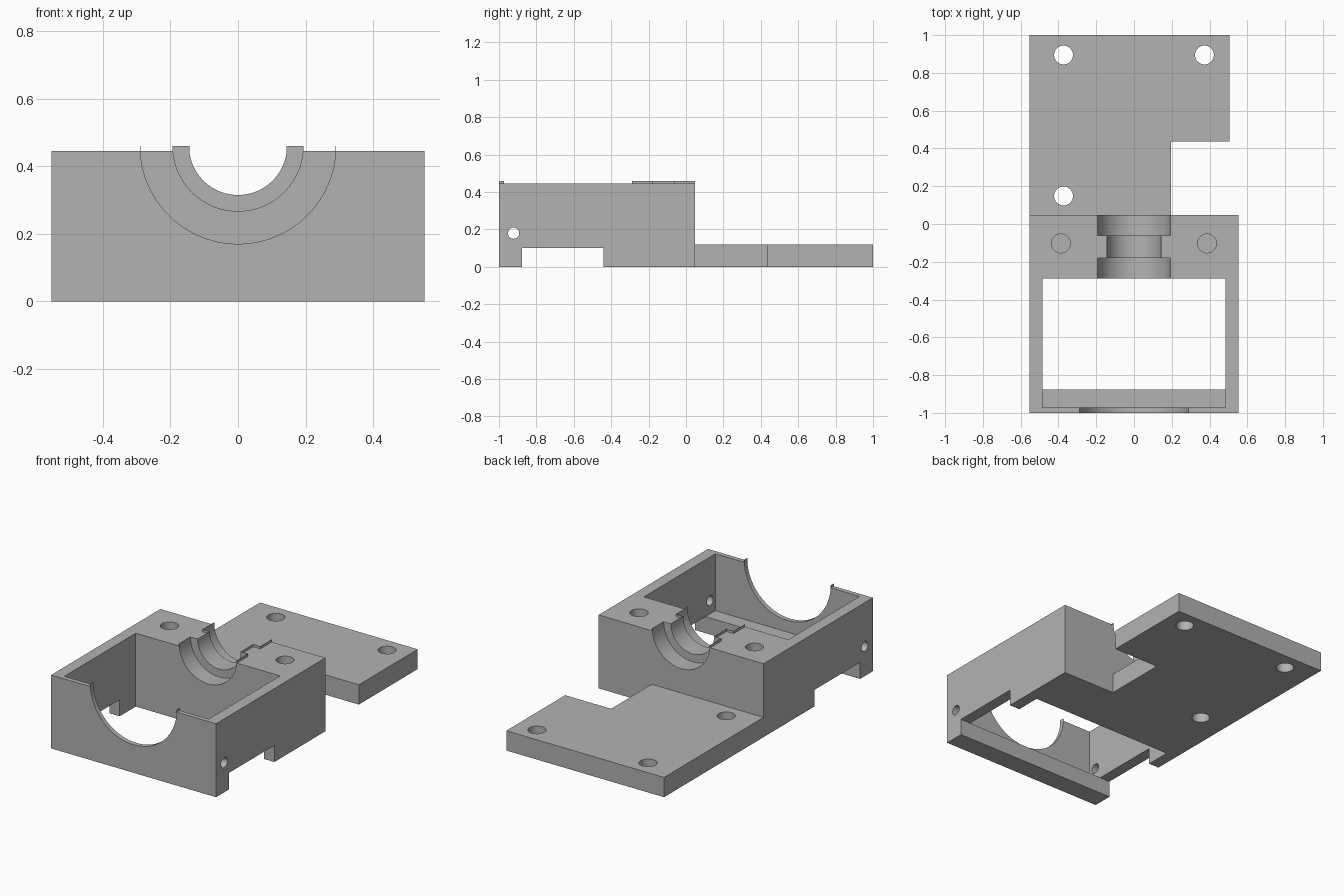
import bpy, bmesh, math
from mathutils import Matrix

cube = bpy.data.objects.get("Cube")
if cube:
    bpy.data.objects.remove(cube, do_unlink=True)

grey = bpy.data.materials.new("plain grey")
grey.use_nodes = True
colour = (0.448, 0.448, 0.448, 1)
grey.diffuse_color = colour
grey.node_tree.nodes["Principled BSDF"].inputs["Base Color"].default_value = colour

HALF_W, TOP, JOINT = 0.553, 0.445, 0.047
AXIS_Z = 0.46                      # height of the shaft axis
CAV_X, CAV_BACK = 0.484, -0.288    # cavity half width and rear wall
BEAM, BEAM_TOP = -0.877, 0.1       # rear edge and top of the front beam
FRONT_IN = -0.972                  # inner side of the front wall
PLATE_TOP = 0.12


def make(name, bm):
    bmesh.ops.recalc_face_normals(bm, faces=bm.faces)
    mesh = bpy.data.meshes.new(name)
    bm.to_mesh(mesh)
    bm.free()
    mesh.materials.append(grey)
    obj = bpy.data.objects.new(name, mesh)
    bpy.context.collection.objects.link(obj)
    return obj


def select(obj):
    bpy.ops.object.select_all(action='DESELECT')
    obj.select_set(True)
    bpy.context.view_layer.objects.active = obj


def cut(cutter):
    """Subtract a helper solid from the housing, then discard the helper."""
    cutter.hide_render = True
    select(housing)
    mod = housing.modifiers.new("cut", 'BOOLEAN')
    mod.operation, mod.solver, mod.object = 'DIFFERENCE', 'EXACT', cutter
    bpy.ops.object.modifier_apply(modifier=mod.name)
    bpy.data.objects.remove(cutter, do_unlink=True)


def cut_box(x0, x1, y0, y1, z0, z1):
    bm = bmesh.new()
    bmesh.ops.create_cube(bm, size=1)
    bmesh.ops.scale(bm, verts=bm.verts, vec=(x1 - x0, y1 - y0, z1 - z0))
    bmesh.ops.translate(bm, verts=bm.verts,
                        vec=((x0 + x1) / 2, (y0 + y1) / 2, (z0 + z1) / 2))
    cut(make("box_cutter", bm))


def cut_cylinder(radius, length, centre, axis, segments=48):
    turn = {'X': Matrix.Rotation(math.pi / 2, 4, 'Y'),
            'Y': Matrix.Rotation(math.pi / 2, 4, 'X'),
            'Z': Matrix.Identity(4)}[axis]
    bm = bmesh.new()
    bmesh.ops.create_cone(bm, cap_ends=True, segments=segments, radius1=radius,
                          radius2=radius, depth=length,
                          matrix=Matrix.Translation(centre) @ turn)
    cut(make("round_cutter", bm))


# Housing: side profile with the side notch and mounting plate, extruded across
profile = [(-1, 0), (BEAM, 0), (BEAM, BEAM_TOP), (-0.442, BEAM_TOP), (-0.442, 0),
           (1, 0), (1, PLATE_TOP), (JOINT, PLATE_TOP), (JOINT, TOP), (-1, TOP)]
bm = bmesh.new()
side = bm.faces.new([bm.verts.new((-HALF_W, y, z)) for y, z in profile])
ext = bmesh.ops.extrude_face_region(bm, geom=[side])
bmesh.ops.translate(bm, vec=(2 * HALF_W, 0, 0),
                    verts=[v for v in ext["geom"] if isinstance(v, bmesh.types.BMVert)])
housing = make("bearing_housing", bm)

# Plate outline: narrower right edge and corner notch
cut_box(0.505, 0.8, JOINT, 1.2, -0.2, 0.3)
cut_box(0.197, 0.8, JOINT, 0.436, -0.2, 0.3)

# Cavity above the front beam, and the opening behind it
cut_box(-CAV_X, CAV_X, FRONT_IN, CAV_BACK, BEAM_TOP, 0.8)
cut_box(-CAV_X, CAV_X, BEAM, CAV_BACK, -0.2, 0.8)

# Front arch and stepped shaft groove: radius, start, end
for radius, y0, y1 in [(0.29, -1.1, -0.9), (0.145, -0.4, 0.2),
                       (0.193, -0.4, -0.18), (0.193, -0.062, 0.2)]:
    cut_cylinder(radius, y1 - y0, (0, (y0 + y1) / 2, AXIS_Z), 'Y', 96)

# Plate holes, blind screw holes and cross holes in the side walls
for x, y in [(-0.373, 0.895), (0.373, 0.895), (-0.373, 0.148)]:
    cut_cylinder(0.05, 0.6, (x, y, 0), 'Z')
for x in (-0.387, 0.387):
    cut_cylinder(0.05, 0.5, (x, -0.103, TOP), 'Z')
cut_cylinder(0.03, 1.6, (0, -0.922, 0.18), 'X')

select(housing)
bpy.ops.object.shade_smooth_by_angle(angle=math.radians(25))

# Thin lips standing along the edges of the arch and the groove
groove = [(0.193, JOINT), (0.193, -0.062), (0.145, -0.062),
          (0.145, -0.18), (0.193, -0.18), (0.193, CAV_BACK)]
arch = [(0.29, -1), (0.29, FRONT_IN)]
for label, path in (("groove_lip", groove), ("arch_lip", arch)):
    for side_name, sign in (("left", 1), ("right", -1)):
        bm = bmesh.new()
        low, high = [[bm.verts.new((sign * x, y, z)) for x, y in path]
                     for z in (TOP, AXIS_Z)]
        for i in range(len(path) - 1):
            bm.faces.new((low[i], low[i + 1], high[i + 1], high[i]))
        lip = make(side_name + "_" + label, bm)
        thick = lip.modifiers.new("thickness", 'SOLIDIFY')
        thick.thickness, thick.offset = 0.002, 0
